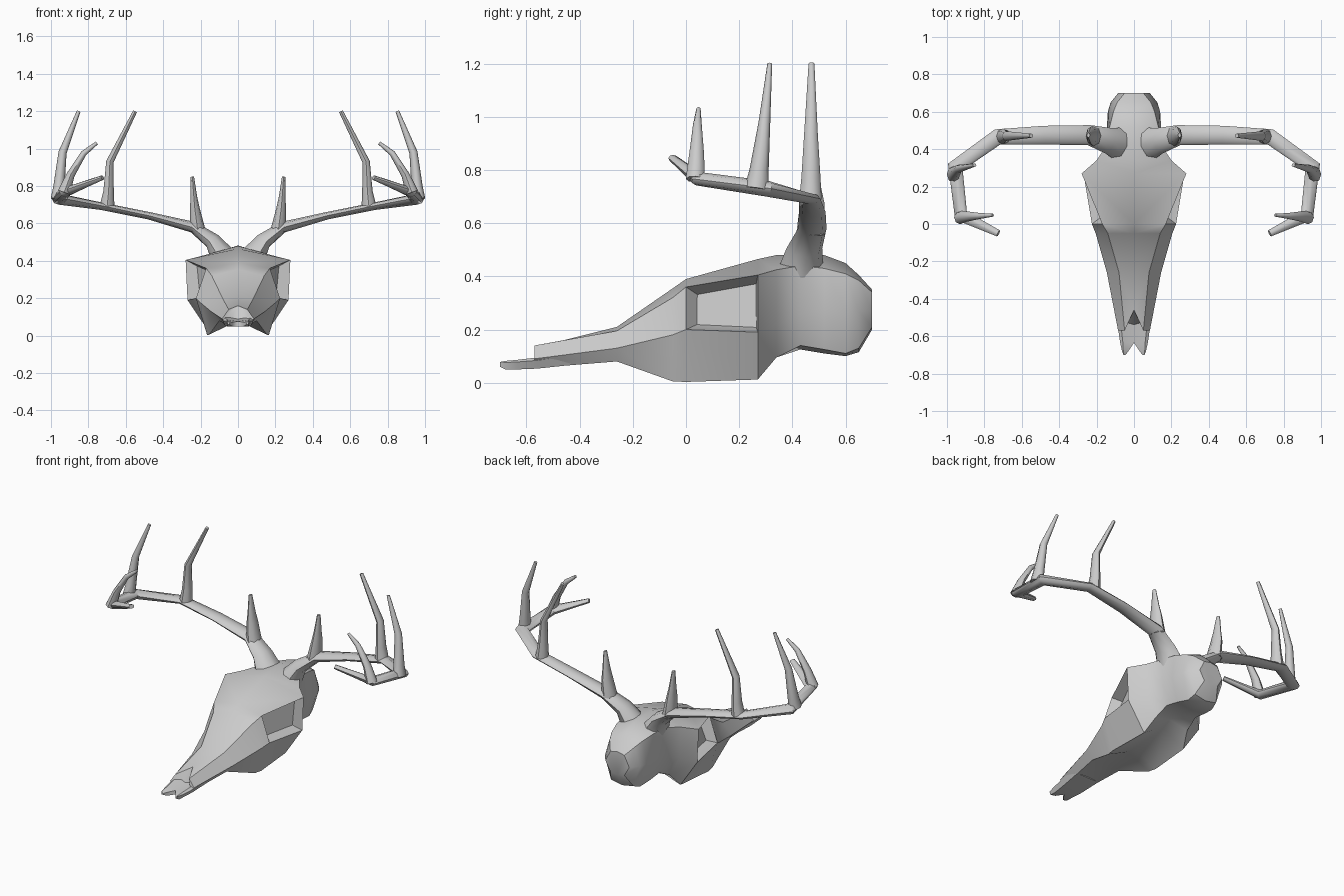
import bpy, bmesh, math
from mathutils import Vector


def finish(bm, name, angle=35):
    """Turn half geometry into a mirrored, smooth-by-angle object."""
    me = bpy.data.meshes.new(name)
    bm.to_mesh(me)
    bm.free()
    me.shade_smooth()
    me.set_sharp_from_angle(angle=math.radians(angle))
    ob = bpy.data.objects.new(name, me)
    bpy.context.collection.objects.link(ob)
    mod = ob.modifiers.new("mirror", "MIRROR")
    mod.use_clip = True
    mod.merge_threshold = 0.0005
    return ob


def loft_half(bm, rings):
    """Skin half cross-sections (top centre to bottom centre), front to back."""
    vs = [[bm.verts.new(p) for p in ring] for ring in rings]
    grid = []
    for a, b in zip(vs, vs[1:]):
        grid.append([bm.faces.new((a[j], a[j + 1], b[j + 1], b[j]))
                     for j in range(len(a) - 1)])
    bm.faces.new(vs[0][::-1])
    bm.faces.new(vs[-1])
    return grid


def tube(name, path, ref, sides=8):
    """Tapered tube; path rows are x, y, z, sideways radius, other radius."""
    bm = bmesh.new()
    pts = [Vector(p[:3]) for p in path]
    rings = []
    for i, p in enumerate(pts):
        before = (p - pts[i - 1]).normalized() if i else Vector()
        after = (pts[i + 1] - p).normalized() if i < len(pts) - 1 else Vector()
        t = (before + after).normalized()
        side = t.cross(Vector(ref)).normalized()
        up = side.cross(t)
        ring = []
        for k in range(sides):
            ang = math.tau * k / sides
            ring.append(bm.verts.new(p + side * math.cos(ang) * path[i][3]
                                     + up * math.sin(ang) * path[i][4]))
        rings.append(ring)
    for a, b in zip(rings, rings[1:]):
        for k in range(sides):
            n = (k + 1) % sides
            bm.faces.new((a[k], a[n], b[n], b[k]))
    bm.faces.new(rings[0][::-1])
    bm.faces.new(rings[-1])
    bmesh.ops.recalc_face_normals(bm, faces=bm.faces[:])
    return finish(bm, name, 50)


# Skull: y, top z, brow x z, cheek x z, jaw edge x z, palate z
stations = [
    (-0.57, 0.155, 0.05, 0.140, 0.085, 0.09, 0.06, 0.055, 0.06),
    (-0.26, 0.210, 0.08, 0.195, 0.145, 0.13, 0.10, 0.080, 0.09),
    (-0.05, 0.355, 0.14, 0.320, 0.205, 0.18, 0.155, 0.005, 0.08),
    (0.00, 0.390, 0.17, 0.360, 0.225, 0.20, 0.165, 0.003, 0.08),
    (0.27, 0.465, 0.28, 0.405, 0.270, 0.19, 0.150, 0.012, 0.10),
    (0.34, 0.480, 0.20, 0.425, 0.190, 0.22, 0.120, 0.095, 0.12),
    (0.43, 0.482, 0.14, 0.440, 0.140, 0.26, 0.110, 0.140, 0.125),
    (0.52, 0.480, 0.13, 0.430, 0.145, 0.27, 0.105, 0.125, 0.11),
    (0.60, 0.450, 0.11, 0.410, 0.140, 0.27, 0.090, 0.110, 0.10),
    (0.65, 0.405, 0.09, 0.385, 0.125, 0.27, 0.080, 0.130, 0.115),
    (0.70, 0.350, 0.05, 0.340, 0.085, 0.27, 0.050, 0.210, 0.20),
]
rings = [[(0, y, zt), (x1, y, z1), (x2, y, z2), (x3, y, z3), (0, y, zb)]
         for y, zt, x1, z1, x2, z2, x3, z3, zb in stations]
rings[0][0] = (0, -0.46, 0.16)  # nasal notch
bm = bmesh.new()
grid = loft_half(bm, rings)
# Eye sockets sunk into the face between brow and cheek
socket = [grid[3][1]]
bmesh.ops.inset_individual(bm, faces=socket, thickness=0.018, depth=0)
bmesh.ops.inset_individual(bm, faces=socket, thickness=0.035, depth=-0.06)
finish(bm, "skull")

# Forked front upper jaw: y, inner x, outer x, top z, bottom z
snout = [(-0.70, 0.045, 0.057, 0.078, 0.060), (-0.68, 0.030, 0.064, 0.082, 0.050),
         (-0.635, 0.0, 0.074, 0.086, 0.050), (-0.56, 0.0, 0.085, 0.095, 0.053),
         (-0.42, 0.0, 0.10, 0.12, 0.068)]
bm = bmesh.new()
loft_half(bm, [[(i, y, t - 0.01), (o * 0.8 + i * 0.2, y, t), (o, y, (t + b) / 2 + 0.01),
                (o * 0.8 + i * 0.2, y, b), (i, y, b)] for y, i, o, t, b in snout])
# inner wall of the fork
bm.verts.ensure_lookup_table()
v = bm.verts
bm.faces.new((v[0], v[5], v[9], v[4]))
bm.faces.new((v[5], v[10], v[14], v[9]))
finish(bm, "front_upper_jaw")

# Antlers: flattened main beam with four tines
tube("antler_beam", [
    (0.08, 0.43, 0.42, 0.090, 0.07), (0.135, 0.445, 0.505, 0.070, 0.045),
    (0.24, 0.475, 0.580, 0.054, 0.030), (0.48, 0.475, 0.642, 0.050, 0.020),
    (0.73, 0.465, 0.692, 0.043, 0.020), (0.955, 0.305, 0.730, 0.043, 0.030),
    (0.925, 0.045, 0.767, 0.038, 0.026), (0.725, -0.05, 0.845, 0.018, 0.013)],
    (0, 0, 1))

tines = {
    "brow_tine": [(0.215, 0.470, 0.56, 0.042, 0.055), (0.231, 0.475, 0.68, 0.026, 0.045),
                  (0.236, 0.475, 0.74, 0.018, 0.032), (0.244, 0.475, 0.85, 0.009, 0.013)],
    "second_tine": [(0.70, 0.468, 0.69, 0.040, 0.042), (0.692, 0.470, 0.77, 0.028, 0.036),
                    (0.685, 0.470, 0.93, 0.020, 0.026), (0.55, 0.472, 1.20, 0.011, 0.011)],
    "third_tine": [(0.965, 0.265, 0.73, 0.036, 0.045), (0.957, 0.275, 0.80, 0.030, 0.036),
                   (0.938, 0.295, 0.98, 0.022, 0.022), (0.852, 0.315, 1.20, 0.010, 0.009)],
    "fourth_tine": [(0.93, 0.035, 0.765, 0.034, 0.036), (0.895, 0.040, 0.86, 0.022, 0.028),
                    (0.825, 0.043, 0.975, 0.016, 0.016), (0.755, 0.047, 1.03, 0.009, 0.008)],
}
for name, path in tines.items():
    tube(name, path, (0, 1, 0))
